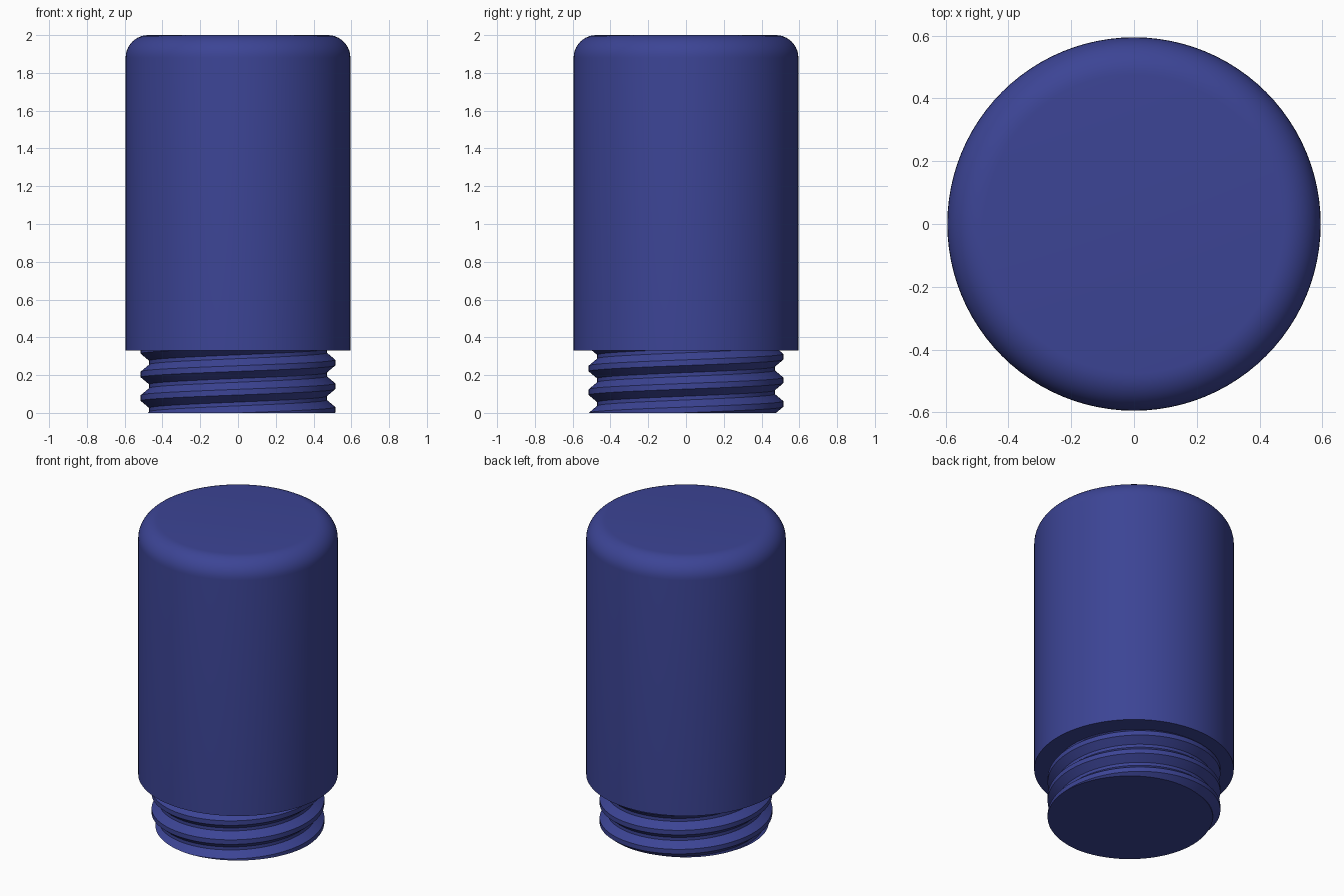
import bpy, bmesh, math

if "Cube" in bpy.data.objects:
    bpy.data.objects.remove(bpy.data.objects["Cube"])

SIDES = 96
PITCH = 0.125
NECK_TOP = 0.345
# thread tooth over one pitch: (height fraction, radius offset)
TOOTH = [(0.0, 0.045), (0.12, 0.045), (0.42, 0.0), (0.58, 0.0), (0.88, 0.045), (1.0, 0.045)]

paint = bpy.data.materials.new("blue_plastic")
paint.diffuse_color = (0.045, 0.058, 0.30, 1)
paint.use_nodes = True
paint.node_tree.nodes["Principled BSDF"].inputs["Base Color"].default_value = paint.diffuse_color


def finish(bm, name, angle):
    bmesh.ops.recalc_face_normals(bm, faces=bm.faces[:])
    mesh = bpy.data.meshes.new(name)
    bm.to_mesh(mesh)
    bm.free()
    mesh.materials.append(paint)
    obj = bpy.data.objects.new(name, mesh)
    bpy.context.collection.objects.link(obj)
    bpy.ops.object.select_all(action='DESELECT')
    obj.select_set(True)
    bpy.context.view_layer.objects.active = obj
    bpy.ops.object.shade_smooth_by_angle(angle=math.radians(angle))
    return obj


def tooth_offset(f):
    f %= 1.0
    for (a, ra), (b, rb) in zip(TOOTH, TOOTH[1:]):
        if f <= b:
            return ra + (rb - ra) * (f - a) / (b - a)
    return TOOTH[-1][1]


def helical_wall(bm, root, phase):
    """Threaded tube whose rows climb one pitch per turn, clipped flat at both ends."""
    turns = math.ceil(NECK_TOP / PITCH) + 2
    rows = [t + f for t in range(-2, turns) for f, _ in TOOTH[:-1]]
    columns = []
    for c in range(SIDES + 1):
        a = 2 * math.pi * (c % SIDES) / SIDES
        column = []
        for row in rows:
            z = phase + PITCH * (row + c / SIDES)
            z = min(max(z, 0.0), NECK_TOP)
            r = root + tooth_offset((z - phase) / PITCH - c / SIDES)
            column.append(bm.verts.new((r * math.cos(a), r * math.sin(a), z)))
        columns.append(column)
    for left, right in zip(columns, columns[1:]):
        for i in range(len(rows) - 1):
            bm.faces.new((left[i], right[i], right[i + 1], left[i + 1]))


# threaded neck: outer thread with a parallel thread inside the bore
bm = bmesh.new()
for root in (0.47, 0.305):
    helical_wall(bm, root, 0.016)
bmesh.ops.remove_doubles(bm, verts=bm.verts[:], dist=0.0002)
bmesh.ops.dissolve_degenerate(bm, edges=bm.edges[:], dist=0.0002)
for level in (0.0, NECK_TOP):
    rim = [e for e in bm.edges if e.is_boundary
           and all(abs(v.co.z - level) < 0.001 for v in e.verts)]
    bmesh.ops.bridge_loops(bm, edges=rim)
finish(bm, "threaded_neck", 25)

# hollow body: rounded top, flat shoulder, plain cavity
profile = [(0, 2.0)]
for i in range(11):
    a = math.radians(90 - 9 * i)
    profile.append((0.475 + 0.12 * math.cos(a), 1.88 + 0.12 * math.sin(a)))
profile += [(0.595, 0.33), (0.40, 0.33), (0.40, 1.83), (0, 1.83)]
bm = bmesh.new()
verts = [bm.verts.new((r, 0, z)) for r, z in profile]
edges = [bm.edges.new(pair) for pair in zip(verts, verts[1:])]
bmesh.ops.spin(bm, geom=verts + edges, cent=(0, 0, 0), axis=(0, 0, 1),
               angle=2 * math.pi, steps=SIDES)
bmesh.ops.remove_doubles(bm, verts=bm.verts[:], dist=0.0002)
finish(bm, "body", 35)
